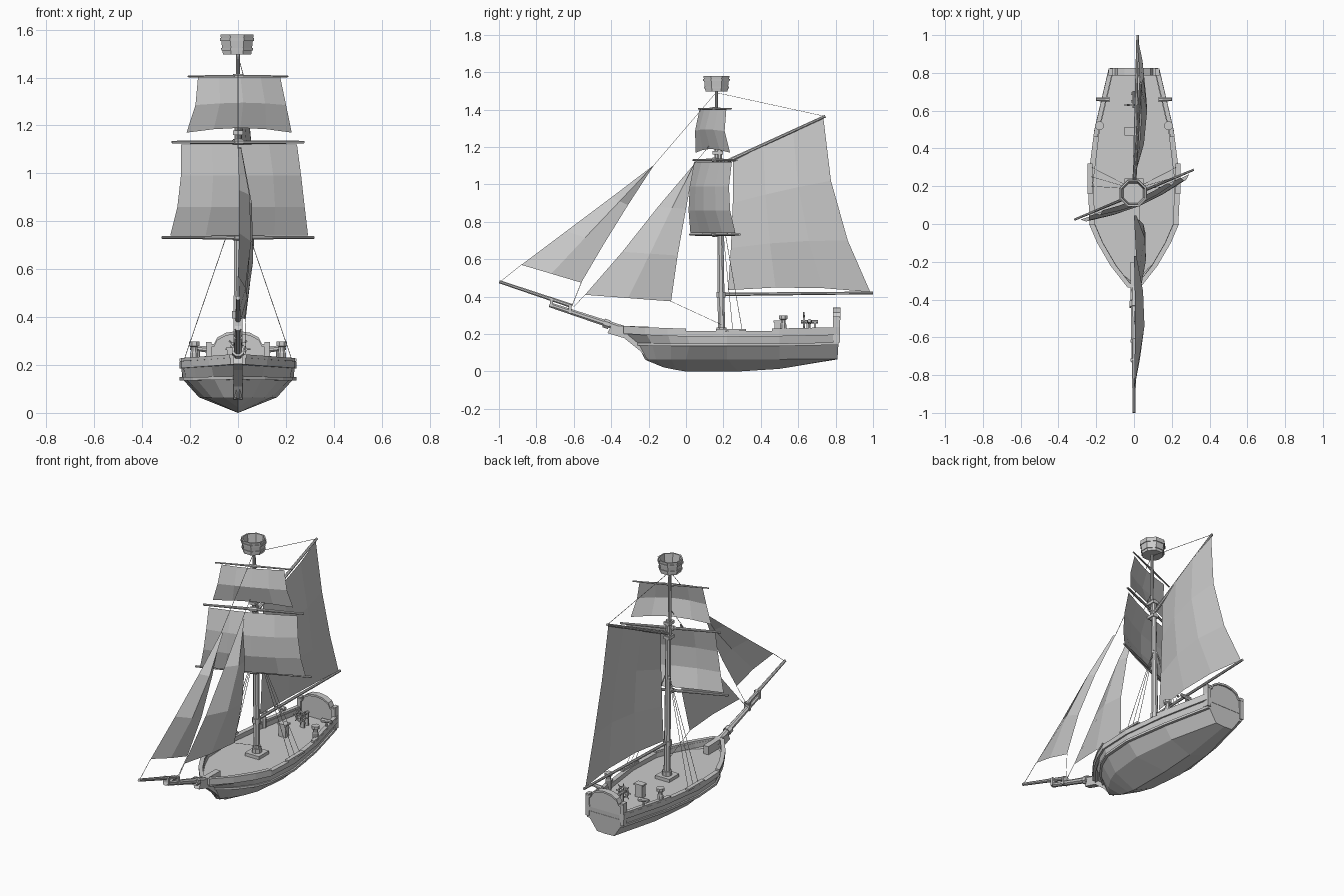
import bpy, bmesh, math
from mathutils import Vector

if "Cube" in bpy.data.objects:
    bpy.data.objects.remove(bpy.data.objects["Cube"])

def mesh(name, verts, faces, fix=True):
    me = bpy.data.meshes.new(name)
    me.from_pydata([tuple(v) for v in verts], [], faces)
    if fix:
        bm = bmesh.new(); bm.from_mesh(me)
        bmesh.ops.remove_doubles(bm, verts=bm.verts, dist=1e-5)
        bmesh.ops.recalc_face_normals(bm, faces=bm.faces)
        bm.to_mesh(me); bm.free()
    ob = bpy.data.objects.new(name, me)
    bpy.context.collection.objects.link(ob)
    return ob

def grid(name, rows, closed=False, caps=False):
    """Skin a list of equally long point rows."""
    n = len(rows[0])
    verts = [p for r in rows for p in r]
    faces = [(i*n+j, i*n+(j+1) % n, (i+1)*n+(j+1) % n, (i+1)*n+j)
             for i in range(len(rows)-1) for j in range(n if closed else n-1)]
    if caps:
        faces += [tuple(range(n)), tuple(range(len(verts)-n, len(verts)))]
    return mesh(name, verts, faces)

def rod(name, a, b, r1, r2=None, sides=8):
    a, b = Vector(a), Vector(b)
    r2 = r1 if r2 is None else r2
    q = (b-a).to_track_quat('Z', 'Y')
    ring = lambda c, r: [c + q @ Vector((r*math.cos(t), r*math.sin(t), 0))
                         for t in [2*math.pi*(k+.5)/sides for k in range(sides)]]
    return grid(name, [ring(a, r1), ring(b, r2)], True, True)

def rope(name, a, b):
    return rod(name, a, b, .0015, sides=4)

def box(name, c, s):
    x, y, z = c; w, d, h = (v/2 for v in s)
    sec = lambda zz: [(x-w, y-d, zz), (x+w, y-d, zz), (x+w, y+d, zz), (x-w, y+d, zz)]
    return grid(name, [sec(z-h), sec(z+h)], True, True)

def lathe(name, x, y, profile, sides=8):
    return grid(name, [[(x+r*math.cos(2*math.pi*(k+.5)/sides), y+r*math.sin(2*math.pi*(k+.5)/sides), z)
                        for k in range(sides)] for r, z in profile], True)

def side_strip(name, line, inner, outer, lo, hi):
    """Plank following a hull line on both sides."""
    for s, tag in ((1, "right"), (-1, "left")):
        grid(f"{name}_{tag}", [[(s*max(w-inner, 0), y, z+lo), (s*(w+outer), y, z+lo),
                                (s*(w+outer), y, z+hi), (s*max(w-inner, 0), y, z+hi)]
                               for w, y, z in line], True, True)

def sail(name, left, right, cols, belly, arch=0, edge=0):
    """Billowed sheet between two edge lines listed from foot to head."""
    rows, m = [], len(left)-1
    for i, (a, b) in enumerate(zip(left, right)):
        a, b, row = Vector(a), Vector(b), []
        for j in range(cols+1):
            u = j/cols
            k = math.sin(math.pi*i/m)*edge + (1-edge)*math.sin(math.pi*u)*math.sin(math.pi*(i+.6)/(m+1.2))
            p = a.lerp(b, u) + Vector(belly)*k
            p.z += arch*math.sin(math.pi*u)*(1-i/m)
            row.append(p)
        rows.append(row)
    return grid(name, rows)

# Hull lines: half width, y, z from bow to stern
keel = [(0, -.2, .055), (0, -.12, .022), (0, -.05, .008), (0, 0, 0), (0, .28, 0), (0, .5, .014), (0, .81, .065)]
chine = [(.004, -.22, .065), (.06, -.16, .065), (.11, -.08, .065), (.14, 0, .065), (.163, .22, .065), (.135, .5, .065), (.06, .81, .068)]
wale = [(.008, -.26, .145), (.10, -.18, .143), (.175, -.08, .142), (.218, .02, .142), (.232, .22, .142), (.19, .5, .142), (.115, .815, .148)]
rail = [(.025, -.335, .222), (.115, -.22, .215), (.185, -.1, .21), (.228, 0, .207), (.238, .22, .205), (.203, .5, .208), (.128, .82, .215)]
hull_rows = []
for k, c, w, r in zip(keel, chine, wale, rail):
    half = [c, w, r]
    hull_rows.append([(-p[0], p[1], p[2]) for p in reversed(half)] + [k] + half)
grid("hull", hull_rows)
n = len(hull_rows[0])
mesh("stern_plate", hull_rows[-1], [tuple(range(n))])
grid("deck", [[(-w+.01, y, .188), (w-.01, y, .188)] for w, y, z in rail])

# Planking strips and raised rails
side_strip("bulwark", rail, .022, .007, -.02, .01)
side_strip("wale_strip", wale, .01, .012, -.006, .008)
side_strip("bow_rail", rail[:4], .02, .01, .008, .022)
side_strip("stern_rail", [(.21, .46, .208), rail[5], rail[6]], .018, .006, .008, .022)

# Stem and transom
stem = [(-.42, .205), (-.40, .245), (-.2, .24), (-.2, .055), (-.245, .11), (-.33, .178)]
grid("stem", [[(x, y, z) for y, z in stem] for x in (-.018, .018)], True, True)
tr = [(-.115, .15), (.115, .15), (.128, .275)] + \
     [(.1*math.cos(t*math.pi/6), .275+.055*math.sin(t*math.pi/6)) for t in range(7)] + [(-.128, .275)]
grid("transom", [[(x, y, z) for x, z in tr] for y in (.795, .815)], True, True)
arch = tr[2:]
grid("transom_cap", [[(x, .785, z), (x, .825, z), (x, .825, z+.012), (x, .785, z+.012)] for x, z in arch], True, True)
for s in (-1, 1):
    box("stern_post", (s*.122, .805, .225), (.024, .036, .14))
    # bollards, shroud channel and side posts
    lathe("bollard", s*.183, .52, [(0, .19), (.018, .19), (.018, .25), (.014, .26), (.014, .275), (.024, .28), (.024, .298), (0, .298)])
    rod("swivel_gun", (s*.13, .66, .265), (s*.2, .66, .272), .014, .01)
    rod("gun_pivot", (s*.163, .66, .22), (s*.163, .66, .265), .006, sides=6)
    box("shroud_channel", (s*.232, .24, .222), (.026, .16, .012))
    for y in (.2, .25, .3):
        rope("shroud", (s*.225, y, .222), (0, .185, .88))

# Ship's wheel
hub = Vector((.0, .63, .265))
pt = lambda r, k, dy=0: hub + Vector((r*math.cos(k*math.pi/4), dy, r*math.sin(k*math.pi/4)))
grid("wheel_rim", [[pt(.03, k, -.005), pt(.038, k, -.005), pt(.038, k, .005), pt(.03, k, .005)] for k in range(9)], True)
for k in range(4):
    rod("wheel_spoke", pt(.052, k), pt(.052, k+4), .0035, sides=5)
rod("wheel_axle", hub-Vector((0, .015, 0)), hub+Vector((0, .075, 0)), .01)
for y in (.65, .69):
    box("wheel_stand", (0, y, .228), (.03, .012, .08))
box("binnacle", (-.02, .49, .225), (.05, .035, .075))
box("binnacle_top", (-.02, .49, .267), (.06, .045, .01))

# Mast, top mast, fittings
box("mast_step", (0, .19, .198), (.1, .1, .02))
rod("mast_collar", (0, .19, .205), (0, .19, .235), .03)
rod("mast", (0, .19, .19), (0, .178, 1.19), .021, .015)
rod("top_mast", (0, .163, 1.06), (0, .163, 1.51), .012, .009)
for z in (1.08, 1.17):
    box("mast_cap", (0, .17, z), (.04, .055, .018))
rod("boom_collar", (0, .187, .395), (0, .187, .425), .027)

# Crow's nest
lathe("crows_nest", -.004, .163, [(0, 1.497), (.064, 1.497), (.075, 1.58), (.066, 1.58), (.057, 1.51), (0, 1.51)])
for z, r in ((1.512, .066), (1.553, .0715)):
    lathe("nest_band", -.004, .163, [(r, z), (r+.005, z), (r+.006, z+.012), (r, z+.012)])

# Yards and square sails, swung about the mast
ang = math.radians(22.7)
d = Vector((math.cos(ang), math.sin(ang), 0))
f = Vector((math.sin(ang), -math.cos(ang), 0))
def on_yard(t, z, fwd=.012):
    return Vector((0, .155, z)) + d*t + f*fwd
for name, z, h, r in (("lower_yard", .732, .343, .009), ("middle_yard", 1.13, .298, .009), ("top_yard", 1.405, .226, .006)):
    mid = on_yard(0, z, 0)
    rod(name, mid, mid-d*h, r, r*.7)
    rod(name, mid, mid+d*h, r, r*.7)
    rod(name+"_sling", mid-d*.02, mid+d*.02, r*1.6)
main = [(.312, .74), (.288, .86), (.272, .99), (.262, 1.12)]
top = [(.238, 1.17), (.205, 1.285), (.186, 1.402)]
sail("main_square_sail", [on_yard(-w, z) for w, z in main], [on_yard(w, z) for w, z in main], 4, f*.06, 0, .4)
sail("top_square_sail", [on_yard(-w, z) for w, z in top], [on_yard(w, z) for w, z in top], 4, f*.045, .02, .4)

# Boom, gaff and their sail
rod("boom", (0, .165, .412), (.02, 1.0, .42), .010, .008)
rod("gaff", (0, .18, 1.105), (.035, .745, 1.365), .011, .008)
sail("gaff_sail", [(0, .225, .435), (0, .24, .66), (0, .25, .9), (0, .25, 1.13)],
     [(.02, .985, .425), (.045, .865, .70), (.05, .775, 1.02), (.034, .735, 1.352)], 3, (.045, 0, 0), .02)

# Bowsprit and its extension
rod("bowsprit", (0, -.3, .215), (0, -.73, .357), .02, .014)
rod("jib_boom", (0, -.61, .35), (0, -.998, .48), .012, .009)
for y, z in ((-.62, .334), (-.72, .37)):
    box("bowsprit_cap", (0, y, z), (.036, .016, .05))
rod("bowsprit_band", (0, -.41, .25), (0, -.44, .26), .026)

# Jibs
sail("outer_jib", [(0, -.88, .57), (.005, -.64, .75), (.005, -.4, .93), (0, -.17, 1.105)],
     [(.035, -.56, .475), (.05, -.44, .68), (.035, -.31, .89), (0, -.17, 1.105)], 2, (.03, 0, 0))
sail("inner_jib", [(0, -.54, .41), (.01, -.34, .64), (.01, -.15, .88), (0, .045, 1.11)],
     [(.03, -.08, .375), (.06, -.045, .62), (.05, 0, .87), (0, .045, 1.11)], 2, (.03, 0, 0))

# Stays and sheets
rope("outer_stay", (0, .16, 1.49), (0, -.17, 1.105))
rope("outer_tack", (0, -.88, .57), (0, -.99, .482))
rope("inner_stay", (0, .163, 1.255), (0, .045, 1.11))
rope("inner_tack", (0, -.54, .41), (0, -.6, .345))
rope("outer_sheet", (.035, -.56, .475), (0, -.61, .35))
rope("inner_sheet", (.03, -.08, .375), (.03, .19, .25))
rope("peak_line", (0, .165, 1.49), (.035, .74, 1.365))
